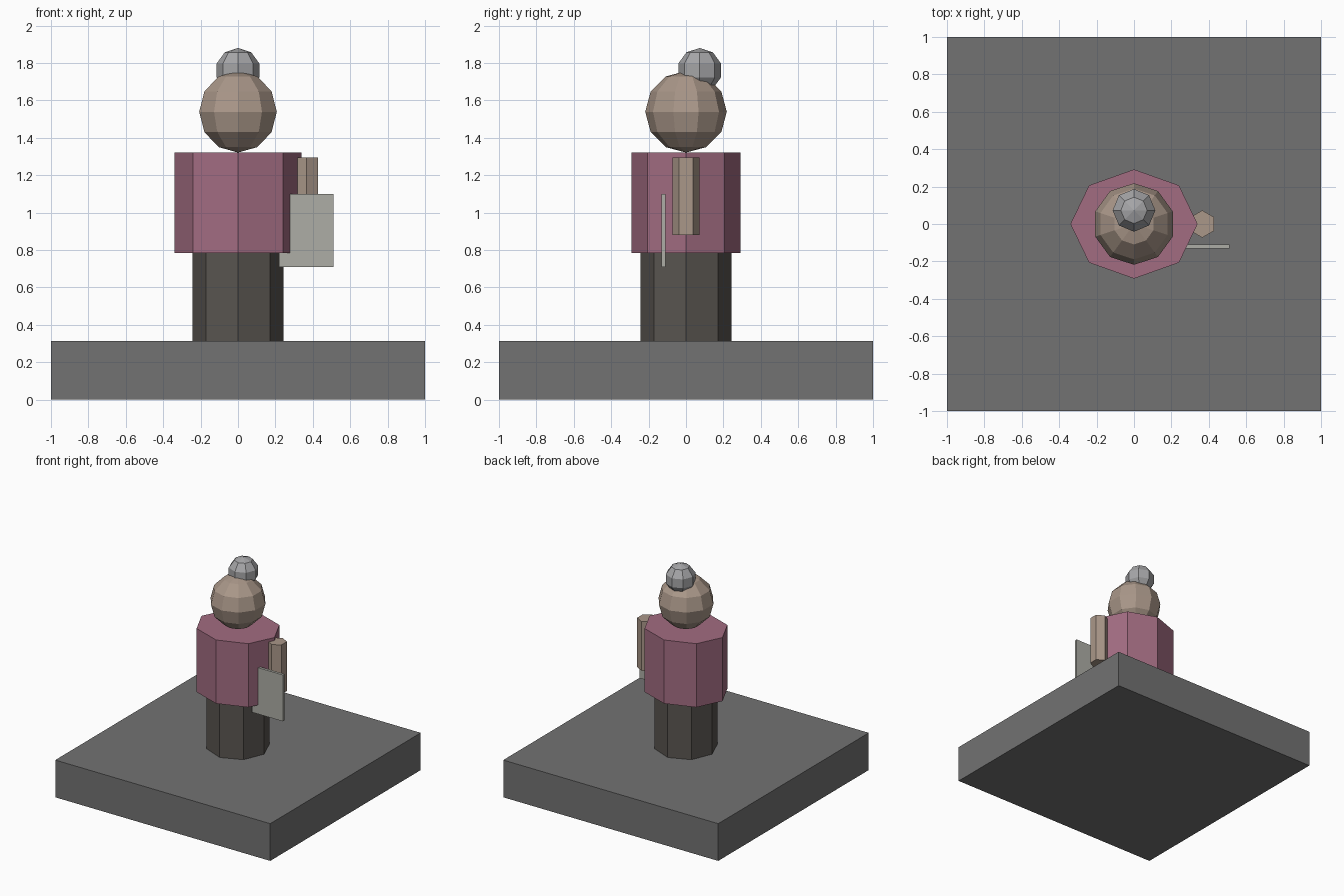
import bpy
import bmesh
from math import pi
from mathutils import Matrix

if "Cube" in bpy.data.objects:
    bpy.data.objects.remove(bpy.data.objects["Cube"])


def material(name, rgb):
    mat = bpy.data.materials.new(name)
    mat.diffuse_color = (*rgb, 1)
    mat.use_nodes = True
    mat.node_tree.nodes["Principled BSDF"].inputs["Base Color"].default_value = mat.diffuse_color
    return mat


def finish(name, bm, loc, scale, mat):
    bmesh.ops.scale(bm, vec=scale, verts=bm.verts)
    bmesh.ops.recalc_face_normals(bm, faces=bm.faces)
    mesh = bpy.data.meshes.new(name)
    bm.to_mesh(mesh)
    bm.free()
    obj = bpy.data.objects.new(name, mesh)
    obj.location = loc
    mesh.materials.append(mat)
    bpy.context.collection.objects.link(obj)


def box(name, size, loc, mat):
    bm = bmesh.new()
    bmesh.ops.create_cube(bm, size=1)
    finish(name, bm, loc, size, mat)


def prism(name, sides, rx, ry, z0, z1, x, mat, turn=0):
    bm = bmesh.new()
    bmesh.ops.create_cone(bm, cap_ends=True, segments=sides, radius1=1, radius2=1,
                          depth=1, matrix=Matrix.Rotation(turn, 4, 'Z'))
    finish(name, bm, (x, 0, (z0 + z1) / 2), (rx, ry, z1 - z0), mat)


def ball(name, segments, rings, radius, loc, mat):
    bm = bmesh.new()
    bmesh.ops.create_uvsphere(bm, u_segments=segments, v_segments=rings, radius=radius)
    finish(name, bm, loc, (1, 1, 1), mat)


stone = material("stone", (0.17, 0.17, 0.17))
cloth = material("dark_cloth", (0.10, 0.09, 0.08))
pink = material("pink_cloth", (0.36, 0.15, 0.22))
skin = material("skin", (0.40, 0.31, 0.25))
hair = material("grey_hair", (0.38, 0.38, 0.39))
paper = material("paper", (0.42, 0.42, 0.38))

# Plinth and body
box("base", (2, 2, 0.313), (0, 0, 0.1565), stone)
prism("legs", 8, 0.243, 0.243, 0.313, 0.785, 0, cloth)
prism("torso", 8, 0.34, 0.292, 0.785, 1.32, 0, pink)

# Head and hair bun
ball("head", 10, 6, 0.218, (0, 0, 1.539), skin)
ball("hair_bun", 8, 5, 0.12, (0, 0.073, 1.76), hair)

# Arm and the board it holds
prism("arm", 6, 0.073, 0.073, 0.88, 1.295, 0.365, skin)
box("board", (0.29, 0.022, 0.39), (0.365, -0.12, 0.905), paper)
